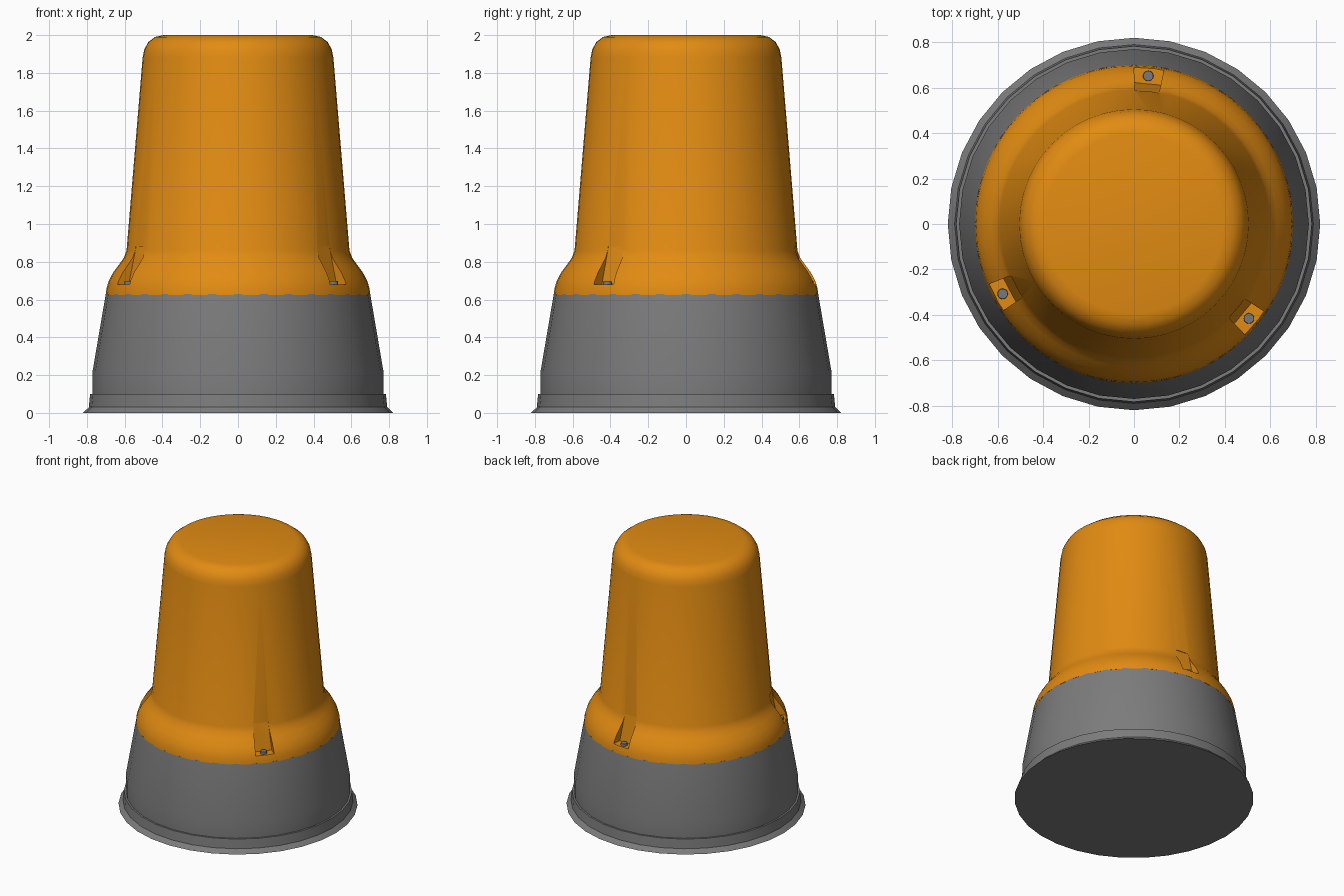
import bpy
import bmesh
import math
from mathutils import Matrix

cube = bpy.data.objects.get("Cube")
if cube:
    bpy.data.objects.remove(cube, do_unlink=True)


def material(name, rgb):
    mat = bpy.data.materials.new(name)
    mat.use_nodes = True
    mat.diffuse_color = (*rgb, 1)
    mat.node_tree.nodes["Principled BSDF"].inputs["Base Color"].default_value = (*rgb, 1)
    return mat


orange = material("orange plastic", (0.76, 0.26, 0.006))
grey = material("grey plastic", (0.20, 0.20, 0.20))
steel = material("screw steel", (0.18, 0.19, 0.21))


def add_object(name, bm, mat):
    bmesh.ops.recalc_face_normals(bm, faces=bm.faces)
    mesh = bpy.data.meshes.new(name)
    bm.to_mesh(mesh)
    bm.free()
    mesh.materials.append(mat)
    obj = bpy.data.objects.new(name, mesh)
    bpy.context.collection.objects.link(obj)
    return obj


def select(obj):
    bpy.ops.object.select_all(action='DESELECT')
    obj.select_set(True)
    bpy.context.view_layer.objects.active = obj


def smooth(obj, angle=30):
    select(obj)
    bpy.ops.object.shade_smooth_by_angle(angle=math.radians(angle))


def lathe(name, profile, sides, mat):
    """Closed solid of revolution from (radius, height) points, capped flat."""
    bm = bmesh.new()
    rings = []
    for r, z in profile:
        angles = [2 * math.pi * i / sides for i in range(sides)]
        rings.append([bm.verts.new((r * math.cos(a), r * math.sin(a), z)) for a in angles])
    for low, high in zip(rings, rings[1:]):
        for i in range(sides):
            j = (i + 1) % sides
            bm.faces.new((low[i], low[j], high[j], high[i]))
    bm.faces.new(rings[0])
    bm.faces.new(rings[-1])
    return add_object(name, bm, mat)


# Base with flared foot
base = lathe("base", [(0.82, 0), (0.79, 0.03), (0.783, 0.10), (0.77, 0.10),
                      (0.77, 0.22), (0.70, 0.63)], 32, grey)
smooth(base)

# Domed cover with a flared skirt
cover = lathe("cover", [(0.70, 0.625), (0.696, 0.66), (0.684, 0.70), (0.66, 0.745),
                        (0.63, 0.785), (0.605, 0.82), (0.59, 0.86), (0.505, 1.88),
                        (0.496, 1.925), (0.475, 1.963), (0.44, 1.99), (0.395, 2.0)],
              48, orange)


# Screw pockets cut in the skirt, each with a screw head
def pocket_cutter(turn):
    bm = bmesh.new()
    for inner, z, half in ((0.62, 0.68, 0.067), (0.583, 0.88, 0.052)):
        for r in (inner, 0.8):
            for side in (-half, half):
                bm.verts.new((r, side, z))
    bmesh.ops.convex_hull(bm, input=bm.verts)
    bm.transform(turn)
    cutter = add_object("pocket_cutter", bm, orange)
    cutter.hide_render = True
    return cutter


for number, degrees in enumerate((84.5, 208, 320.6), 1):
    turn = Matrix.Rotation(math.radians(degrees), 4, 'Z')
    cutter = pocket_cutter(turn)
    cut = cover.modifiers.new("pocket", 'BOOLEAN')
    cut.operation = 'DIFFERENCE'
    cut.solver = 'EXACT'
    cut.object = cutter
    select(cover)
    bpy.ops.object.modifier_apply(modifier=cut.name)
    bpy.data.objects.remove(cutter, do_unlink=True)

    bm = bmesh.new()
    bmesh.ops.create_cone(bm, cap_ends=True, segments=16, radius1=0.024, radius2=0.022,
                          depth=0.03, matrix=turn @ Matrix.Translation((0.655, 0, 0.683)))
    smooth(add_object(f"screw_{number}", bm, steel))

smooth(cover)
